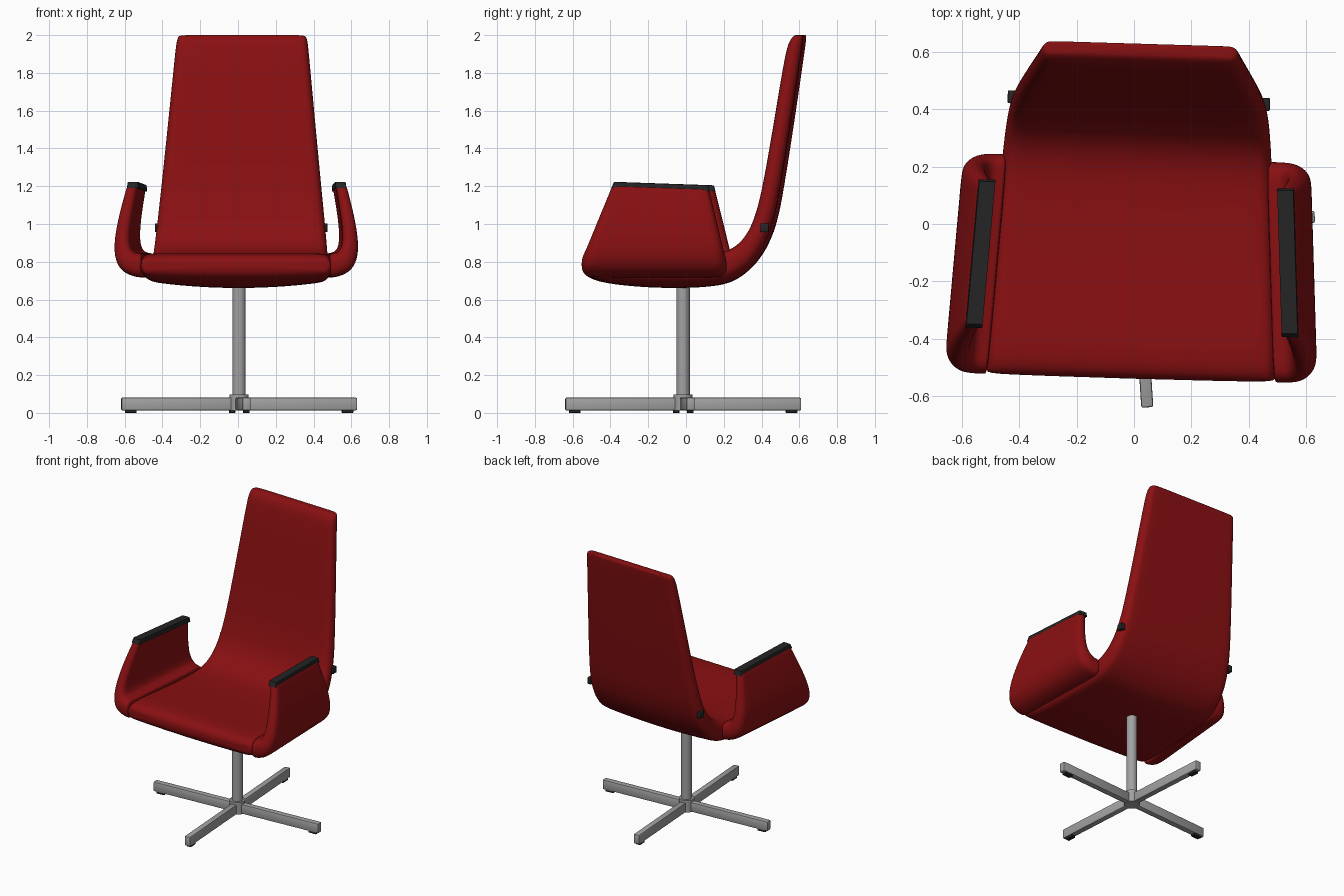
import bpy, bmesh, math
from mathutils import Vector, Matrix

if "Cube" in bpy.data.objects:
    bpy.data.objects.remove(bpy.data.objects["Cube"])


def material(name, rgb):
    m = bpy.data.materials.new(name)
    m.diffuse_color = (*rgb, 1)
    m.use_nodes = True
    m.node_tree.nodes["Principled BSDF"].inputs["Base Color"].default_value = m.diffuse_color
    return m


RED = material("red upholstery", (0.25, 0.005, 0.006))
GREY = material("grey metal", (0.36, 0.36, 0.36))
BLACK = material("black plastic", (0.018, 0.018, 0.018))

# The seat is swivelled slightly relative to the base
SWIVEL = Matrix.Translation((0.004, 0, 0)) @ Matrix.Rotation(math.radians(-1.7), 4, 'Z')
BASE = Matrix.Translation((0.006, -0.015, 0)) @ Matrix.Rotation(math.radians(3.7), 4, 'Z')


def finish(bm, name, mat, matrix, subsurf=0, angle=35):
    bmesh.ops.recalc_face_normals(bm, faces=bm.faces)
    me = bpy.data.meshes.new(name)
    bm.to_mesh(me)
    bm.free()
    me.materials.append(mat)
    ob = bpy.data.objects.new(name, me)
    bpy.context.collection.objects.link(ob)
    ob.matrix_world = matrix
    if subsurf:
        s = ob.modifiers.new("smooth", 'SUBSURF')
        s.levels = s.render_levels = subsurf
        me.polygons.foreach_set("use_smooth", [True] * len(me.polygons))
    else:
        bpy.ops.object.select_all(action='DESELECT')
        ob.select_set(True)
        bpy.context.view_layer.objects.active = ob
        bpy.ops.object.shade_smooth_by_angle(angle=math.radians(angle))
    return ob


def ring(inner, outer, w0, w1, axis, radius, bulge=0.0):
    """Rounded-rectangle section from inner to outer, spanning w0..w1 along axis."""
    c = (inner + outer) / 2 + axis * (w0 + w1) / 2
    t = (inner - outer) / 2
    ht, hw = t.length, (w1 - w0) / 2
    t = t.normalized()
    r = min(radius, ht * 0.95)
    uv = []
    for k, (su, sv) in enumerate(((1, 1), (-1, 1), (-1, -1), (1, -1))):
        for i in range(4):
            a = math.radians(90 * k + 30 * i)
            uv.append((su * (hw - r) + r * math.cos(a), sv * (ht - r) + r * math.sin(a)))
        if k in (0, 2):     # extra points across the wide faces
            for i in range(1, 8):
                uv.append((su * (hw - r) * (1 - i / 4), sv * ht))
    return [c + axis * u + t * (v - (bulge * (1 - (u / hw) ** 2) if v < 0 else 0))
            for u, v in uv]


def loft(rings):
    bm = bmesh.new()
    vs = [[bm.verts.new(p) for p in r] for r in rings]
    n = len(vs[0])
    for a, b in zip(vs, vs[1:]):
        for i in range(n):
            bm.faces.new((a[i], a[(i + 1) % n], b[(i + 1) % n], b[i]))
    bm.faces.new(vs[0])
    bm.faces.new(vs[-1][::-1])
    return bm


def box(name, mat, center, size, matrix, bevel=0.004):
    bm = bmesh.new()
    bmesh.ops.create_cube(bm, size=1, matrix=Matrix.Translation(center) @ Matrix.Diagonal((*size, 1)))
    bmesh.ops.bevel(bm, geom=bm.edges[:], offset=bevel, segments=2, affect='EDGES', profile=0.5)
    return finish(bm, name, mat, matrix)


def cylinder(name, mat, radius, z0, z1):
    bm = bmesh.new()
    bmesh.ops.create_cone(bm, cap_ends=True, segments=40, radius1=radius, radius2=radius,
                          depth=z1 - z0, matrix=Matrix.Translation((0, 0, (z0 + z1) / 2)))
    return finish(bm, name, mat, BASE)


# Seat and back: one padded shell (inner y, z, outer y, z, half width, bulge)
shell = [
    (-0.539, 0.79, -0.539, 0.765, 0.49, 0.0),
    (-0.529, 0.822, -0.529, 0.735, 0.503, 0.006),
    (-0.49, 0.842, -0.49, 0.717, 0.507, 0.014),
    (-0.40, 0.846, -0.40, 0.706, 0.503, 0.025),
    (-0.20, 0.837, -0.20, 0.697, 0.492, 0.035),
    (0.00, 0.832, 0.00, 0.695, 0.481, 0.036),
    (0.14, 0.836, 0.17, 0.698, 0.473, 0.028),
    (0.22, 0.851, 0.26, 0.717, 0.468, 0.018),
    (0.29, 0.89, 0.345, 0.775, 0.461, 0.01),
    (0.345, 0.96, 0.415, 0.865, 0.453, 0.006),
    (0.383, 1.06, 0.472, 1.00, 0.441, 0.004),
    (0.418, 1.20, 0.507, 1.18, 0.424, 0.002),
    (0.48, 1.57, 0.567, 1.555, 0.387, 0.0),
    (0.535, 1.91, 0.618, 1.90, 0.354, 0.0),
    (0.556, 1.97, 0.627, 1.965, 0.347, 0.0),
    (0.577, 1.995, 0.629, 1.993, 0.338, 0.0),
    (0.59, 2.002, 0.626, 2.002, 0.325, 0.0),
]
X, Y = Vector((1, 0, 0)), Vector((0, 1, 0))
finish(loft([ring(Vector((0, a, b)), Vector((0, c, d)), -h, h, X, 0.05, k)
             for a, b, c, d, h, k in shell]), "seat_shell", RED, SWIVEL, 2)

# Armrests: J-shaped padded panels (inner x, z, outer x, z)
arm = [
    (0.474, 0.838, 0.474, 0.725),
    (0.482, 0.845, 0.484, 0.714),
    (0.510, 0.848, 0.540, 0.725),
    (0.532, 0.862, 0.597, 0.757),
    (0.543, 0.895, 0.628, 0.825),
    (0.546, 0.95, 0.630, 0.92),
    (0.535, 1.06, 0.608, 1.05),
    (0.514, 1.18, 0.577, 1.175),
    (0.512, 1.198, 0.571, 1.195),
    (0.513, 1.203, 0.567, 1.203),
]
pad = [(0.508, 1.19, 0.568, 1.19), (0.508, 1.222, 0.564, 1.222)]


def arm_ring(x0, z0, x1, z1, side, radius):
    f = max(0, (z0 + z1) / 2 - 0.80) / 0.41         # panel narrows towards the top
    pts = ring(Vector((x0, 0, z0)), Vector((x1, 0, z1)),
               -0.537 + 0.167 * f, 0.23 - 0.095 * f, Y, radius)
    for p in pts:
        g = min(1, max(0, (p.z - 0.9) / 0.3))
        p.x = side * (p.x - 0.06 * (p.y + 0.15))    # toe-in towards the back
        p.z -= 0.035 * (p.y + 0.36) * g             # top slopes down to the back
    return pts


for side, label in ((-1, "left"), (1, "right")):
    finish(loft([arm_ring(*s, side, 0.05) for s in arm]), label + "_armrest", RED, SWIVEL, 2)
    finish(loft([arm_ring(*s, side, 0.004) for s in pad]), label + "_arm_pad", BLACK, SWIVEL)
    # Small black fitting on the side of the back
    box(label + "_back_fitting", BLACK, (side * 0.442, 0.43, 0.98), (0.03, 0.045, 0.045), SWIVEL)

# Column and four-star base
cylinder("column", GREY, 0.035, 0.06, 0.70)
cylinder("base_hub", GREY, 0.05, 0.012, 0.098)
for i in range(4):
    m = BASE @ Matrix.Rotation(math.pi / 2 * i, 4, 'Z')
    box(f"base_leg_{i + 1}", GREY, (0.325, 0, 0.047), (0.6, 0.042, 0.068), m, 0.007)
    box(f"foot_glide_{i + 1}", BLACK, (0.575, 0, 0.008), (0.06, 0.032, 0.016), m, 0.003)
